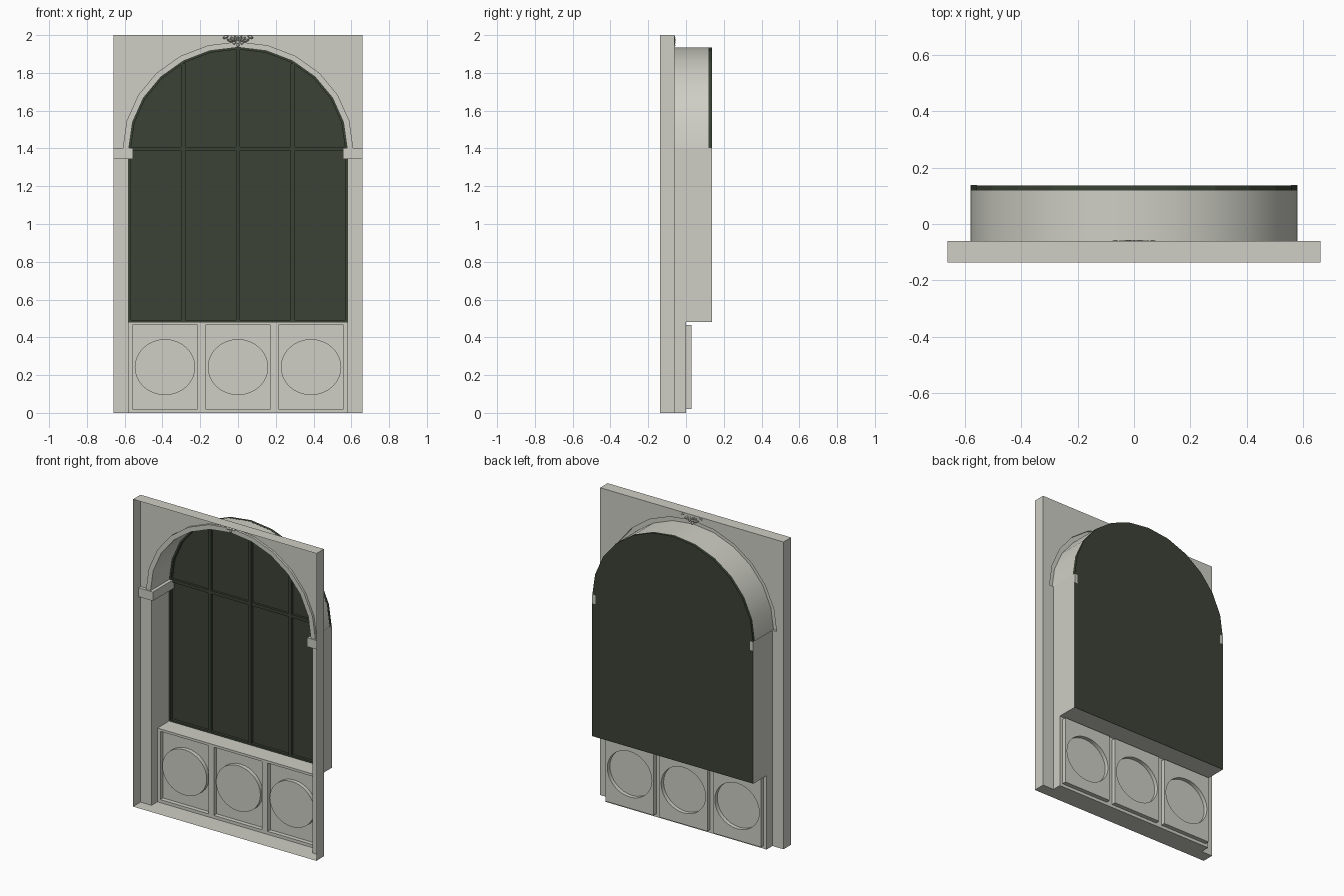
import bpy, bmesh, math
from mathutils import Matrix, Vector

if "Cube" in bpy.data.objects:
    bpy.data.objects.remove(bpy.data.objects["Cube"])


def material(name, rgb):
    m = bpy.data.materials.new(name)
    m.diffuse_color = (*rgb, 1)
    m.use_nodes = True
    m.node_tree.nodes["Principled BSDF"].inputs["Base Color"].default_value = m.diffuse_color
    return m


STONE = material("pale_stone", (0.62, 0.62, 0.56))
FRAME = material("dark_green_frame", (0.041, 0.054, 0.034))
GLASS = material("dark_green_glass", (0.046, 0.055, 0.037))


def finish(name, bm, mat, smooth=False):
    bmesh.ops.remove_doubles(bm, verts=bm.verts, dist=1e-5)
    bmesh.ops.recalc_face_normals(bm, faces=bm.faces)
    me = bpy.data.meshes.new(name)
    bm.to_mesh(me)
    bm.free()
    me.materials.append(mat)
    ob = bpy.data.objects.new(name, me)
    bpy.context.collection.objects.link(ob)
    if smooth:
        bpy.ops.object.select_all(action='DESELECT')
        ob.select_set(True)
        bpy.context.view_layer.objects.active = ob
        bpy.ops.object.shade_smooth_by_angle(angle=math.radians(30))
    return ob


def loft(name, rows, mat, closed=False, cap=False, smooth=False):
    """Skin a surface across rows of points with equal counts."""
    bm = bmesh.new()
    vs = [[bm.verts.new(p) for p in row] for row in rows]
    n = len(rows[0])
    for a, b in zip(vs, vs[1:]):
        for i in range(n if closed else n - 1):
            j = (i + 1) % n
            bm.faces.new((a[i], a[j], b[j], b[i]))
    if cap:
        bm.faces.new(vs[-1])
    return finish(name, bm, mat, smooth)


def box(name, x0, x1, y0, y1, z0, z1, mat):
    rect = lambda z: [(x0, y0, z), (x1, y0, z), (x1, y1, z), (x0, y1, z)]
    ob_rows = [rect(z0), rect(z1)]
    bm = bmesh.new()
    lo, hi = [[bm.verts.new(p) for p in r] for r in ob_rows]
    bm.faces.new(lo)
    bm.faces.new(hi)
    for i in range(4):
        j = (i + 1) % 4
        bm.faces.new((lo[i], lo[j], hi[j], hi[i]))
    return finish(name, bm, mat)


W, J = 0.66, 0.58                        # half widths of wall and opening
FRONT, WALL, BACK = -0.137, -0.06, 0.137
SPRING, SILL, SEG = 1.40, 0.48, 12


def arch(rx, rz, y):
    return [(-rx * math.cos(math.pi * i / SEG), y,
             SPRING + rz * math.sin(math.pi * i / SEG)) for i in range(SEG + 1)]


# Shallow open-fronted box around the wall
loft("wall_surround", [[(-W, y, 0), (W, y, 0), (W, y, 2), (-W, y, 2)]
                       for y in (FRONT, WALL)], STONE, closed=True)

# Wall above the arch
outer = arch(0.61, 0.565, WALL)
top = [(x, WALL, 2) for x, _, _ in outer]
top[0], top[-1] = (-W, WALL, SPRING), (W, WALL, SPRING)
top[1], top[-2] = (-W, WALL, 2), (W, WALL, 2)
loft("spandrel_wall", [outer, top], STONE)

# Raised arch band and its deep curved reveal
loft("arch_band", [outer, arch(0.61, 0.565, -0.075), arch(0.578, 0.535, -0.075),
                   arch(0.578, 0.535, 0.118)], STONE, smooth=True)

# Piers, jambs and imposts on both sides
for s, side in ((-1, "left"), (1, "right")):
    loft(side + "_pier", [[(s * x, WALL, z) for z in (0, SPRING)] for x in (W, J)], STONE)
    loft(side + "_jamb", [[(s * J, y, z) for z in (SILL, SPRING)] for y in (WALL, BACK)], STONE)
    loft(side + "_lower_jamb", [[(s * J, y, z) for z in (0, SILL)] for y in (WALL, 0)], STONE)
    a, b = sorted((s * (W - 0.001), s * 0.556))
    box(side + "_impost_front", a, b, -0.082, WALL, 1.345, 1.403, STONE)
    a, b = sorted((s * 0.579, s * 0.556))
    box(side + "_impost_return", a, b, WALL, BACK + 0.001, 1.345, 1.403, STONE)

# Sill and floor strip
loft("window_sill", [[(-J, y, SILL), (J, y, SILL)] for y in (0, BACK)], STONE)
loft("floor_strip", [[(-J, y, 0), (J, y, 0)] for y in (WALL, 0)], STONE)

# Three coffered base panels, each with a raised disc
N = 32


def ring(cx, cz, hx, hz, y, square):
    pts = []
    for i in range(N):
        c, s = math.cos(2 * math.pi * i / N), math.sin(2 * math.pi * i / N)
        k = 1 / max(abs(c), abs(s)) if square else 1
        pts.append((cx + hx * c * k, y, cz + hz * s * k))
    return pts


cell = 2 * J / 3
for i, side in enumerate(("left", "middle", "right")):
    cx = (i - 1) * cell
    loft(side + "_base_panel", [
        ring(cx, SILL / 2, cell / 2, SILL / 2, 0, True),
        ring(cx, 0.242, 0.173, 0.222, 0, True),
        ring(cx, 0.242, 0.173, 0.222, 0.028, True),
        ring(cx, 0.242, 0.16, 0.148, 0.028, False),
        ring(cx, 0.242, 0.16, 0.148, 0.002, False)], STONE,
        closed=True, cap=True, smooth=True)


# Arched window: glass, rim, mullions and transom
def outline(inset, y):
    x, z = 0.5785 - inset, SILL + 0.001 + inset
    return [(-x, y, z)] + arch(x, 0.5355 - inset, y) + [(x, y, z)]


loft("window_glass", [outline(0, BACK - 0.001), outline(0, BACK)], GLASS, closed=True, cap=True)
loft("window_rim", [outline(0, BACK - 0.001), outline(0, 0.118), outline(0.011, 0.118),
                    outline(0.011, BACK - 0.001)], FRAME, closed=True)
for i, side in enumerate(("left", "middle", "right")):
    x = (i - 1) * 0.29
    h = SPRING + 0.527 * math.sqrt(1 - ((abs(x) + 0.011) / 0.5785) ** 2)
    box(side + "_mullion", x - 0.011, x + 0.011, 0.119, BACK - 0.001, SILL + 0.002, h, FRAME)
box("transom", -0.57, 0.57, 0.121, BACK - 0.001, 1.388, 1.408, FRAME)

# Carved leaf ornament at the crown of the arch
bm = bmesh.new()


def bud(x, z, rx, rz, tilt):
    m = (Matrix.Translation((x, -0.07, z)) @ Matrix.Rotation(tilt, 4, 'Y')
         @ Matrix.Diagonal((rx, 0.014, rz, 1)))
    bmesh.ops.create_icosphere(bm, subdivisions=2, radius=1, matrix=m)


for k in range(-3, 4):                   # fan of leaves
    t = k * 0.38
    reach = 0.026 + 0.007 * abs(k)
    bud(reach * math.sin(t), 1.956 + reach * math.cos(t) * 0.75, 0.007, 0.018, t)
for s in (-1, 1):                        # side scrolls
    bud(s * 0.066, 1.989, 0.016, 0.008, s * 0.3)
    bud(s * 0.02, 1.958, 0.010, 0.008, 0)
bud(0, 1.963, 0.012, 0.012, 0)
bud(0, 1.946, 0.008, 0.012, 0)
finish("crown_ornament", bm, STONE, smooth=True)
